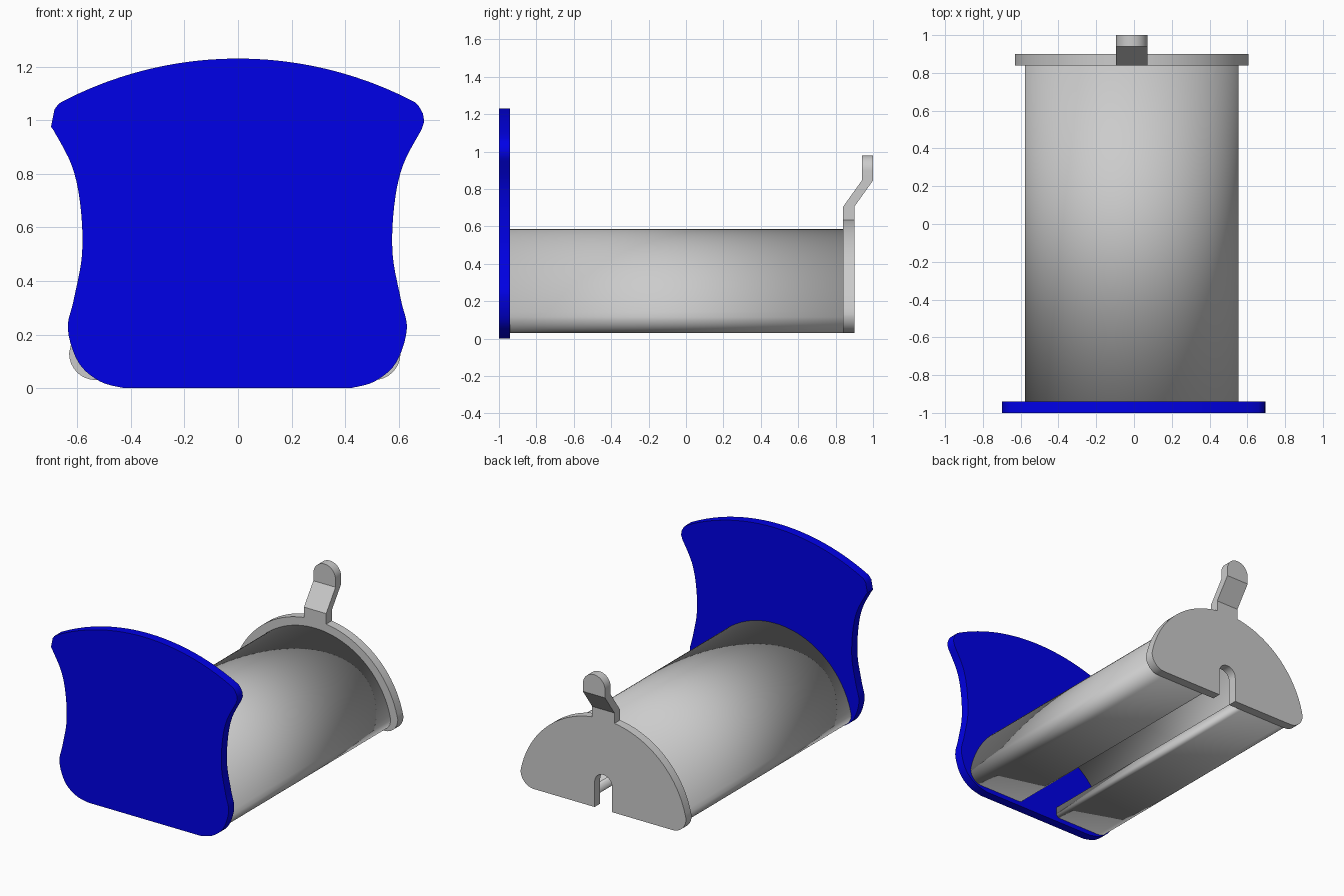
import bpy, bmesh, math
from mathutils import Vector

if "Cube" in bpy.data.objects:
    bpy.data.objects.remove(bpy.data.objects["Cube"])

CX = -0.012  # the roll and its end parts sit slightly off centre


def make_object(name, bm, smooth=True):
    bmesh.ops.recalc_face_normals(bm, faces=bm.faces)
    mesh = bpy.data.meshes.new(name)
    bm.to_mesh(mesh)
    bm.free()
    ob = bpy.data.objects.new(name, mesh)
    bpy.context.collection.objects.link(ob)
    bpy.ops.object.select_all(action='DESELECT')
    ob.select_set(True)
    bpy.context.view_layer.objects.active = ob
    if smooth:
        bpy.ops.object.shade_smooth_by_angle(angle=math.radians(30))
    return ob


def plate(name, outline, y0, y1):
    """Extrude an (x, z) outline from y0 to y1."""
    bm = bmesh.new()
    face = bm.faces.new([bm.verts.new((x, y0, z)) for x, z in outline])
    ext = bmesh.ops.extrude_face_region(bm, geom=[face])['geom']
    verts = [g for g in ext if isinstance(g, bmesh.types.BMVert)]
    bmesh.ops.translate(bm, verts=verts, vec=(0, y1 - y0, 0))
    return make_object(name, bm)


def arc(cx, cz, rx, rz, a0, a1, n):
    return [(cx + rx * math.cos(math.radians(a0 + (a1 - a0) * i / n)),
             cz + rz * math.sin(math.radians(a0 + (a1 - a0) * i / n)))
            for i in range(n + 1)]


def spline(pts, n=5):
    """Smooth curve through the points."""
    p = [Vector(q) for q in [pts[0]] + pts + [pts[-1]]]
    out = []
    for a, b, c, d in zip(p, p[1:], p[2:], p[3:]):
        for i in range(n):
            t = i / n
            out.append(tuple(0.5 * (2 * b + (c - a) * t + (2 * a - 5 * b + 4 * c - d) * t * t
                                    + (3 * b - a - 3 * c + d) * t ** 3)))
    return out + [pts[-1]]


def half_dome(r, corner):
    """Right half of the roll section: bottom corner, then the arc to the top."""
    cz, z0 = 0.01, 0.03
    zc = z0 + corner
    a0 = math.degrees(math.asin((zc - cz) / r))
    xs = r * math.cos(math.radians(a0))
    return arc(xs - corner, zc, corner, corner, -90, 0, 8) + arc(0, cz, r, r, a0, 90, 28)[1:]


def mirrored(half):
    """Add the left half; the last point lies on the centre line."""
    return half + [(-x, z) for x, z in reversed(half[:-1])]


def shifted(pts):
    return [(x + CX, z) for x, z in pts]


# Blue front plate: waisted sides, arched top
side = spline([(0.42, 0), (0.51, 0.025), (0.59, 0.095), (0.63, 0.22), (0.608, 0.33),
               (0.577, 0.5), (0.583, 0.68), (0.615, 0.83), (0.685, 0.965)])
right = side + [(0.695, 0.995), (0.69, 1.025), (0.675, 1.052)]
left = [(-x - 0.005, z) for x, z in side] + [(-0.698, 0.975), (-0.685, 1.04), (-0.672, 1.058)]
R = 1.42
top = [(x, 1.23 - R + math.sqrt(R * R - x * x)) for x in [0.66 - 0.055 * i for i in range(25)]]
front = plate("front_plate", right + top + left[::-1], -1.0, -0.94)
blue = bpy.data.materials.new("blue")
blue.diffuse_color = (0.0, 0.0, 0.8, 1)
blue.use_nodes = True
blue.node_tree.nodes["Principled BSDF"].inputs["Base Color"].default_value = blue.diffuse_color
front.data.materials.append(blue)

# Hollow roll body, open along the bottom with turned-up lips
lip = [(0.14, 0.10), (0.14, 0.055)] + arc(0.165, 0.055, 0.025, 0.025, 180, 270, 5)[1:]
section = shifted(mirrored(lip + half_dome(0.575, 0.085)))
bm = bmesh.new()
rows = [[bm.verts.new((x, y, z)) for x, z in section] for y in (-0.94, 0.84)]
for i in range(len(section) - 1):
    bm.faces.new((rows[0][i], rows[0][i + 1], rows[1][i + 1], rows[1][i]))
body = make_object("roll_body", bm)
# normals face outwards so the wall thickens inwards
top_face = max(body.data.polygons, key=lambda p: p.center.z)
solid = body.modifiers.new("wall", 'SOLIDIFY')
solid.thickness = 0.025
solid.offset = -1 if top_face.normal.z > 0 else 1

# End plate with a round-topped slot
slot = [(0.065, 0.03)] + arc(0, 0.2, 0.065, 0.065, 0, 180, 16) + [(-0.065, 0.03)]
plate("end_plate", shifted(mirrored(half_dome(0.63, 0.1)) + slot[::-1]), 0.84, 0.90)

# Cranked tab with a rounded tip
hw = 0.083
levels = [(0.60, 0.84, hw), (0.705, 0.84, hw), (0.845, 0.94, hw)]
for i in range(13):
    a = math.radians(89 * i / 12)
    levels.append((0.897 + hw * math.sin(a), 0.94, hw * math.cos(a)))
bm = bmesh.new()
rings = [[bm.verts.new((CX + sx * w, y + dy, z))
          for sx, dy in ((-1, 0), (1, 0), (1, 0.06), (-1, 0.06))] for z, y, w in levels]
for a, b in zip(rings, rings[1:]):
    for k in range(4):
        bm.faces.new((a[k], a[(k + 1) % 4], b[(k + 1) % 4], b[k]))
bm.faces.new(rings[0])
bm.faces.new(rings[-1])
make_object("tab", bm)
